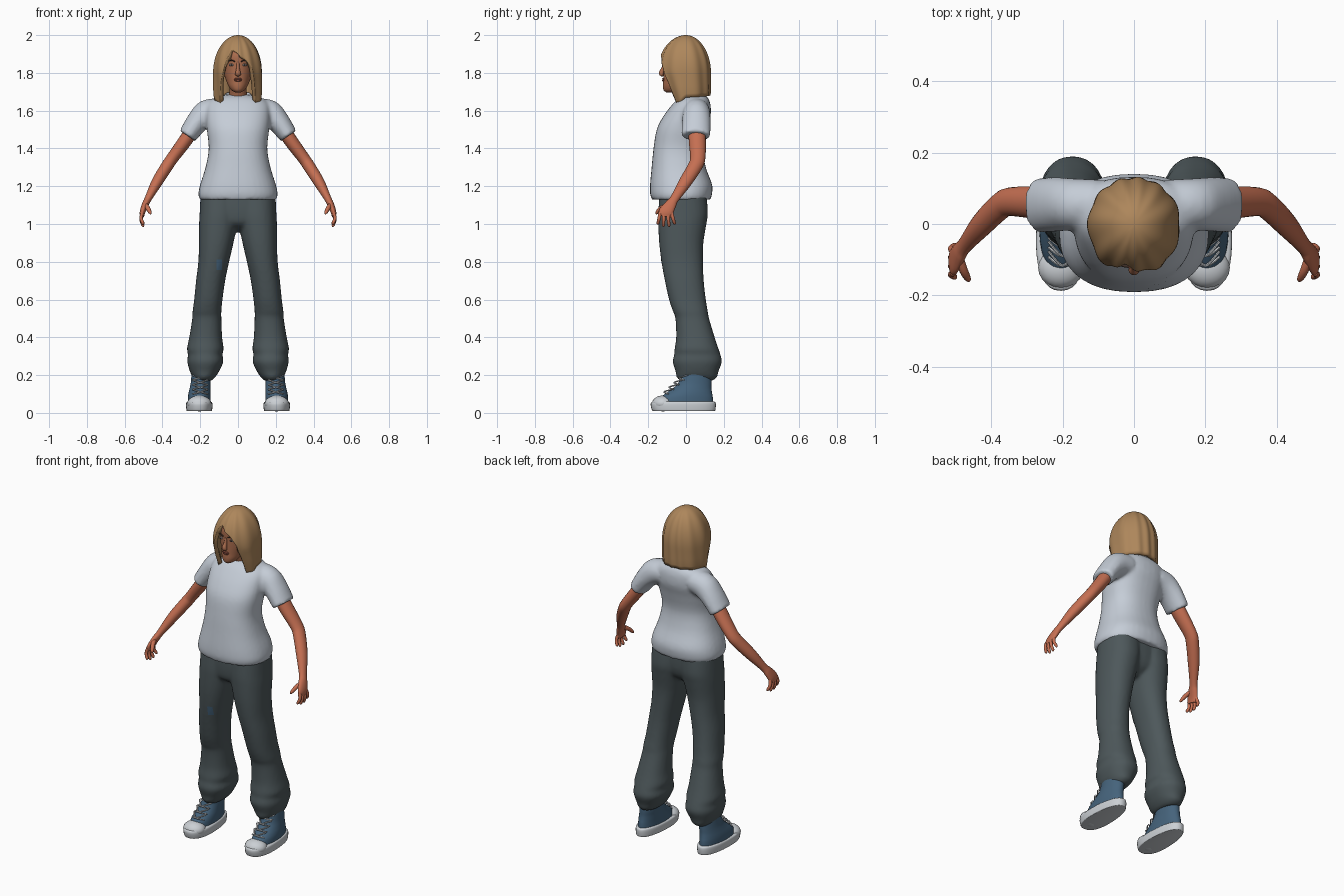
import bpy, bmesh, math
from mathutils import Vector

if "Cube" in bpy.data.objects:
    bpy.data.objects.remove(bpy.data.objects["Cube"])


def material(name, r, g, b):
    m = bpy.data.materials.new(name)
    m.use_nodes = True
    m.diffuse_color = (r, g, b, 1)
    bsdf = m.node_tree.nodes["Principled BSDF"]
    bsdf.inputs["Base Color"].default_value = (r, g, b, 1)
    bsdf.inputs["Roughness"].default_value = 0.8
    return m


ARM = material("arm skin", .56, .16, .085)
FACE = material("face skin", .40, .15, .075)
SHIRT = material("pale cotton", .56, .61, .68)
PANTS = material("dark grey cloth", .075, .097, .104)
BLUE = material("blue canvas", .06, .125, .2)
RUBBER = material("white rubber", .6, .63, .66)
HAIR = material("blonde hair", .42, .24, .105)
LIPS = material("lips", .25, .07, .045)
EYE = material("eye white", .4, .42, .45)
DARK = material("dark brown", .06, .035, .025)


def finish(name, bm, mat, sharp=50):
    bmesh.ops.remove_doubles(bm, verts=bm.verts, dist=1e-5)
    me = bpy.data.meshes.new(name)
    bm.to_mesh(me)
    bm.free()
    me.materials.append(mat)
    me.shade_smooth()
    me.set_sharp_from_angle(angle=math.radians(sharp))
    ob = bpy.data.objects.new(name, me)
    bpy.context.collection.objects.link(ob)
    return ob


def smooth_rows(rows, steps):
    """Catmull-Rom interpolation through a list of tuples."""
    out = []
    for i in range(len(rows) - 1):
        a, b, c, d = (rows[min(max(i + k, 0), len(rows) - 1)] for k in (-1, 0, 1, 2))
        for s in range(steps):
            t = s / steps
            out.append(tuple(q + .5 * t * (r - p + t * (2*p - 5*q + 4*r - s4 + t * (3*(q - r) + s4 - p)))
                             for p, q, r, s4 in zip(a, b, c, d)))
    return out + [rows[-1]]


def skin_rings(bm, rings):
    loops = [[bm.verts.new(p) for p in ring] for ring in rings]
    n = len(loops[0])
    faces = [bm.faces.new(loops[0]), bm.faces.new(loops[-1])]
    for a, b in zip(loops, loops[1:]):
        faces += [bm.faces.new((a[i], a[(i + 1) % n], b[(i + 1) % n], b[i])) for i in range(n)]
    bmesh.ops.recalc_face_normals(bm, faces=faces)


def stack(bm, rows, side=1, n=36, square=1.0, egg=0.0, steps=4):
    """Horizontal rings from rows of (z, x0, x1, y0, y1)."""
    rings = []
    for z, x0, x1, y0, y1 in smooth_rows(rows, steps):
        ring = []
        for i in range(n):
            a = math.tau * i / n
            c, s = (math.copysign(abs(f(a)) ** square, f(a)) for f in (math.cos, math.sin))
            ring.append((side * ((x0 + x1) / 2 + (x1 - x0) / 2 * c * (1 - egg * s)),
                         (y0 + y1) / 2 + (y1 - y0) / 2 * s, z))
        rings.append(ring)
    skin_rings(bm, rings)


def tube(bm, rows, side=1, n=14, steps=4):
    """Rings square to a path of (x, y, z, thickness, depth)."""
    pts = smooth_rows(rows, steps)
    rings = []
    for k, (x, y, z, thick, deep) in enumerate(pts):
        t = (Vector(pts[min(k + 1, len(pts) - 1)][:3]) - Vector(pts[max(k - 1, 0)][:3])).normalized()
        u = Vector((0, 1, 0))
        u = (u - t * u.dot(t)).normalized()
        v = t.cross(u)
        ring = [Vector((x, y, z)) + u * deep * math.sin(math.tau * i / n)
                + v * thick * math.cos(math.tau * i / n) for i in range(n)]
        rings.append([(side * p.x, p.y, p.z) for p in ring])
    skin_rings(bm, rings)


def ball(name, mat, loc, size):
    bm = bmesh.new()
    bmesh.ops.create_uvsphere(bm, u_segments=20, v_segments=12, radius=1)
    ob = finish(name, bm, mat)
    ob.location, ob.scale = loc, size
    return ob


def fuse(ob, voxel, rounds):
    m = ob.modifiers.new("fuse", 'REMESH')
    m.mode, m.voxel_size, m.use_smooth_shade = 'VOXEL', voxel, True
    m = ob.modifiers.new("soften", 'SMOOTH')
    m.iterations = rounds


# Shirt: torso and both sleeves fused
bm = bmesh.new()
stack(bm, [(1.13, -.205, .205, -.182, .13), (1.16, -.21, .21, -.19, .138), (1.21, -.2, .2, -.19, .138),
           (1.3, -.172, .172, -.182, .105), (1.4, -.155, .155, -.172, .09), (1.5, -.165, .165, -.155, .11),
           (1.57, -.17, .17, -.12, .13), (1.63, -.165, .165, -.075, .13), (1.665, -.13, .13, -.04, .118),
           (1.685, -.06, .06, 0, .1)], square=.85)
for s in (1, -1):
    tube(bm, [(.1, .055, 1.6, .065, .07), (.165, .055, 1.585, .072, .073), (.215, .055, 1.54, .06, .076),
              (.268, .052, 1.466, .05, .077)], s, 24)
shirt = finish("shirt", bm, SHIRT)
fuse(shirt, .01, 4)
bm = bmesh.new()
collar_path = [(.066 * math.cos(a), .042 + .062 * math.sin(a), 1.676 + .014 * math.sin(a))
               for a in (math.tau * i / 32 for i in range(32))]
rings = [[Vector(p) + Vector((p[0], p[1] - .042, 0)).normalized() * .007 * math.cos(b)
          + Vector((0, 0, .012 * math.sin(b))) for b in (math.tau * j / 8 for j in range(8))]
         for p in collar_path + collar_path[:1]]
skin_rings(bm, rings)
finish("collar", bm, SHIRT)

# Trousers: hips and two baggy legs gathered at the cuffs
bm = bmesh.new()
stack(bm, [(.96, -.07, .07, -.06, .03), (1.0, -.16, .16, -.125, .08), (1.06, -.198, .198, -.14, .1),
           (1.16, -.195, .195, -.14, .1)], square=.85)
leg = [(.17, .14, .225, -.03, .14), (.19, .12, .24, -.05, .165), (.22, .1, .255, -.055, .172),
       (.27, .078, .268, -.07, .19), (.31, .082, .265, -.062, .182), (.34, .076, .27, -.06, .172),
       (.4, .084, .258, -.052, .152), (.5, .088, .242, -.056, .122), (.54, .088, .24, -.07, .115),
       (.6, .082, .232, -.09, .105), (.7, .068, .222, -.112, .094), (.8, .047, .21, -.13, .09),
       (.9, .024, .207, -.142, .092), (1.0, .004, .206, -.147, .108), (1.06, -.004, .203, -.147, .116),
       (1.16, -.01, .198, -.14, .108)]
for s in (1, -1):
    stack(bm, leg, s, square=.9)
trousers = finish("trousers", bm, PANTS)
fuse(trousers, .01, 3)

# Small patch on the right thigh
bm = bmesh.new()
bmesh.ops.create_grid(bm, x_segments=6, y_segments=8, size=1)
for v in bm.verts:
    v.co = (-.1 + .014 * v.co.x, -.2, .785 + .028 * v.co.y)
patch = finish("thigh_patch", bm, BLUE)
wrap = patch.modifiers.new("lay on cloth", 'SHRINKWRAP')
wrap.target, wrap.wrap_method, wrap.offset = trousers, 'PROJECT', .002
wrap.use_project_y = wrap.use_positive_direction = True

for s, label in ((1, "left"), (-1, "right")):
    # Arm and palm
    bm = bmesh.new()
    tube(bm, [(.22, .055, 1.53, .036, .045), (.28, .06, 1.44, .036, .045), (.35, .062, 1.345, .032, .04),
              (.38, .045, 1.3, .032, .038), (.43, -.005, 1.22, .029, .034), (.475, -.06, 1.135, .019, .024),
              (.49, -.08, 1.105, .018, .03), (.505, -.105, 1.065, .015, .038), (.508, -.112, 1.04, .011, .034)],
         s, 20)
    # Fingers and thumb
    for k in range(4):
        base, tip = -.137 + .02 * k, -.148 + .029 * k
        drop = .012 if k in (1, 2) else 0
        tube(bm, [(.507, base, 1.06, .009, .01), (.513, (base + tip) / 2, 1.03 - drop / 2, .009, .009),
                  (.503, tip, 1.005 - drop, .008, .008), (.498, tip, .999 - drop, .003, .003)], s, 10)
    tube(bm, [(.492, -.09, 1.105, .012, .014), (.478, -.13, 1.085, .012, .012),
              (.466, -.153, 1.062, .009, .009), (.462, -.158, 1.052, .003, .003)], s, 10)
    finish(label + "_arm", bm, ARM, 70)

    # Shoe: canvas upper, sole, toe cap, laces
    bm = bmesh.new()
    stack(bm, [(.03, .145, .265, -.16, .145), (.08, .145, .265, -.135, .142), (.105, .145, .262, -.105, .138),
               (.13, .146, .256, -.07, .135), (.16, .146, .25, -.04, .135), (.21, .147, .246, -.02, .133)],
          s, egg=.08)
    finish(label + "_shoe_upper", bm, BLUE)
    bm = bmesh.new()
    stack(bm, [(.01, .142, .268, -.172, .15), (.014, .138, .272, -.18, .155), (.04, .136, .274, -.187, .158),
               (.055, .138, .272, -.185, .156), (.06, .145, .265, -.175, .148)], s, egg=.12, square=.85)
    finish(label + "_shoe_sole", bm, RUBBER)
    ball(label + "_toe_cap", RUBBER, (s * .205, -.122, .05), (.064, .058, .042))
    bm = bmesh.new()
    for i in range(4):
        z, y = .1 + .025 * i, -.112 + .027 * i
        for d in (1, -1):
            tube(bm, [(.2 - .04 * d, y + .02, z, .004, .004), (.2, y - .005, z + .011, .004, .004),
                      (.2 + .04 * d, y + .036, z + .024, .004, .004)], s, 6)
    finish(label + "_laces", bm, RUBBER)

    # Eye and brow
    ball(label + "_eye", EYE, (s * .034, -.109, 1.842), (.014, .007, .0065))
    ball(label + "_iris", DARK, (s * .034, -.114, 1.842), (.006, .004, .006))
    bm = bmesh.new()
    tube(bm, [(.016, -.119, 1.86, .003, .004), (.035, -.115, 1.867, .003, .004),
              (.054, -.1, 1.86, .002, .003)], s, 8)
    finish(label + "_brow", bm, DARK)

# Head, neck, nose and mouth
bm = bmesh.new()
stack(bm, [(1.697, -.016, .016, -.105, -.05), (1.708, -.034, .034, -.118, -.02), (1.73, -.05, .05, -.122, .01),
           (1.76, -.063, .063, -.12, .05), (1.8, -.075, .075, -.119, .08), (1.85, -.08, .08, -.118, .09),
           (1.9, -.08, .08, -.115, .09), (1.94, -.06, .06, -.08, .07), (1.965, -.02, .02, -.03, .03)])
stack(bm, [(1.6, -.06, .06, -.03, .1), (1.66, -.05, .05, -.015, .09), (1.72, -.045, .045, -.03, .075),
           (1.78, -.045, .045, -.04, .07)])
tube(bm, [(0, -.113, 1.855, .007, .008), (0, -.12, 1.825, .009, .01), (0, -.13, 1.8, .014, .014),
          (0, -.127, 1.79, .015, .01), (0, -.12, 1.785, .006, .004)])
finish("head", bm, FACE, 80)
ball("upper_lip", LIPS, (0, -.119, 1.768), (.022, .007, .005))
ball("lower_lip", LIPS, (0, -.119, 1.76), (.018, .008, .006))

# Bobbed hair with a side-swept fringe: columns running from the crown to a shaped hem
hem = [(-180, 1.68), (-90, 1.67), (-62, 1.635), (-50, 1.63), (-42, 1.76), (-32, 1.86), (-16, 1.925),
       (0, 1.9), (20, 1.87), (35, 1.83), (42, 1.75), (50, 1.63), (62, 1.635), (90, 1.67), (180, 1.68)]


def hem_height(deg):
    for (a, za), (b, zb) in zip(hem, hem[1:]):
        if a <= deg <= b:
            return za + (zb - za) * (deg - a) / (b - a)


bm = bmesh.new()
cols, rows = 120, 26
grid = []
for i in range(cols):
    deg = 360 * i / cols - 180
    a = math.radians(deg)
    col = []
    for j in range(rows + 1):
        t = j / rows
        z = 2 - (2 - hem_height(deg)) * t ** 1.6
        low = max(0, 1.8 - z)
        f = math.sqrt(max(0, 1 - ((z - 1.8) / .2) ** 2)) if z > 1.8 else 1 - 2.5 * max(0, low - .08) ** 1.5
        f *= 1 + .022 * min(1, t * 3) * math.sin(11 * a + 2 * math.sin(2 * a) + 6 * (z - 1.8))
        depth = .148 - .4 * low if math.cos(a) > 0 else .13
        col.append(bm.verts.new((.129 * f * math.sin(a), -depth * f * math.cos(a), z)))
    grid.append(col)
for i in range(cols):
    a, b = grid[i], grid[(i + 1) % cols]
    for j in range(rows):
        bm.faces.new((a[j], a[j + 1], b[j + 1], b[j]))
hair = finish("hair", bm, HAIR)
thick = hair.modifiers.new("thickness", 'SOLIDIFY')
thick.thickness, thick.offset = .022, -1
